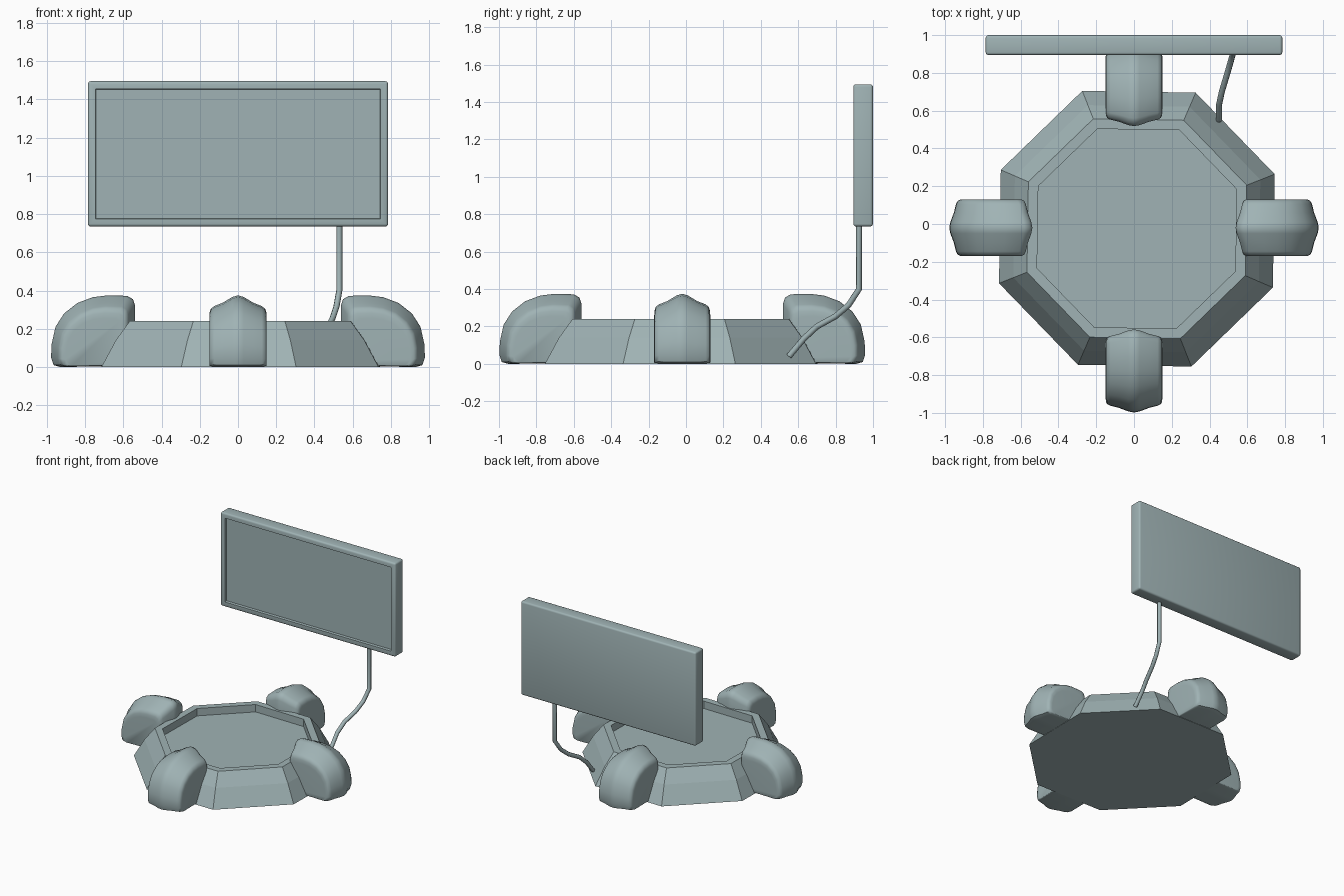
import bpy, bmesh, math
from mathutils import Matrix, Vector

cube = bpy.data.objects.get("Cube")
if cube:
    bpy.data.objects.remove(cube, do_unlink=True)

grey = bpy.data.materials.new("blue grey")
grey.use_nodes = True
colour = (0.35, 0.45, 0.46, 1)
grey.diffuse_color = colour
grey.node_tree.nodes["Principled BSDF"].inputs["Base Color"].default_value = colour


def finish(bm, name, smooth_angle=None):
    bmesh.ops.recalc_face_normals(bm, faces=bm.faces)
    mesh = bpy.data.meshes.new(name)
    bm.to_mesh(mesh)
    bm.free()
    obj = bpy.data.objects.new(name, mesh)
    bpy.context.collection.objects.link(obj)
    mesh.materials.append(grey)
    if smooth_angle:
        bpy.ops.object.select_all(action='DESELECT')
        obj.select_set(True)
        bpy.context.view_layer.objects.active = obj
        bpy.ops.object.shade_smooth_by_angle(angle=math.radians(smooth_angle))
    return obj


def loft(bm, rings):
    """Skin a list of closed point rings and cap both ends."""
    loops = [[bm.verts.new(p) for p in ring] for ring in rings]
    for a, b in zip(loops, loops[1:]):
        for i in range(len(a)):
            j = (i + 1) % len(a)
            bm.faces.new((a[i], a[j], b[j], b[i]))
    bm.faces.new(loops[0])
    bm.faces.new(loops[-1])


# Octagonal tray: (distance to flat side, height) from the bottom to the sunken floor
bm = bmesh.new()
steps = [(0.725, 0), (0.65, 0.14), (0.578, 0.24), (0.525, 0.24), (0.525, 0.18)]
rings = []
for apothem, z in steps:
    r = apothem / math.cos(math.pi / 8)
    angles = [math.radians(22.5 + 45 * i - 0.9) for i in range(8)]
    rings.append([(0.015 + r * math.cos(a), -0.025 + r * math.sin(a), z) for a in angles])
loft(bm, rings)
finish(bm, "octagonal_tray")

# Rounded pods: side profile as (distance from centre, height)
profile = [(0.56, 0.005), (0.93, 0.0), (0.965, 0.01), (0.978, 0.05), (0.975, 0.12),
           (0.955, 0.21), (0.91, 0.28), (0.84, 0.335), (0.76, 0.365), (0.68, 0.375),
           (0.58, 0.372), (0.55, 0.355), (0.538, 0.32), (0.538, 0.04)]
half = [(0.15, 0.66), (0.149, 0.74), (0.142, 0.80), (0.125, 0.84),
        (0.08, 0.89), (0.03, 0.975)]
layers = [(-v, s) for v, s in half] + [(0, 1)] + half[::-1]
for name, turn in (("left", 0), ("back", 90), ("right", 180), ("front", 270)):
    bm = bmesh.new()
    loft(bm, [[(0.755 + (r - 0.755) * s, v, 0.02 + (z - 0.02) * s) for r, z in profile]
              for v, s in layers])
    bm.transform(Matrix.Translation((0, -0.02, 0)) @ Matrix.Rotation(math.radians(turn), 4, 'Z'))
    finish(bm, name + "_pod", 50)

# Screen with a sunken front panel
bm = bmesh.new()
bmesh.ops.create_cube(bm, size=1)
bm.transform(Matrix.Translation((0, 0.947, 1.115)) @ Matrix.Diagonal((1.57, 0.105, 0.76, 1)))
bmesh.ops.bevel(bm, geom=bm.edges[:], offset=0.014, segments=3, profile=0.5, affect='EDGES')
bm.normal_update()
front = min(bm.faces, key=lambda f: f.calc_center_median().y - f.calc_area())
front = max((f for f in bm.faces if f.normal.y < -0.99), key=lambda f: f.calc_area())
bmesh.ops.inset_region(bm, faces=[front], thickness=0.037)
bmesh.ops.inset_region(bm, faces=[front], thickness=0.003)
bmesh.ops.translate(bm, verts=front.verts[:], vec=(0, 0.022, 0))
finish(bm, "screen", 35)

# Bent pole carrying the screen
path = [(0.45, 0.55, 0.04), (0.45, 0.63, 0.135), (0.465, 0.70, 0.20), (0.495, 0.80, 0.255),
        (0.515, 0.87, 0.315), (0.53, 0.925, 0.40), (0.53, 0.925, 0.76)]
curve = bpy.data.curves.new("screen_pole", 'CURVE')
curve.dimensions = '3D'
curve.bevel_depth = 0.016
curve.bevel_resolution = 2
curve.use_fill_caps = True
spline = curve.splines.new('POLY')
spline.points.add(len(path) - 1)
for point, co in zip(spline.points, path):
    point.co = (*co, 1)
curve.materials.append(grey)
bpy.context.collection.objects.link(bpy.data.objects.new("screen_pole", curve))
